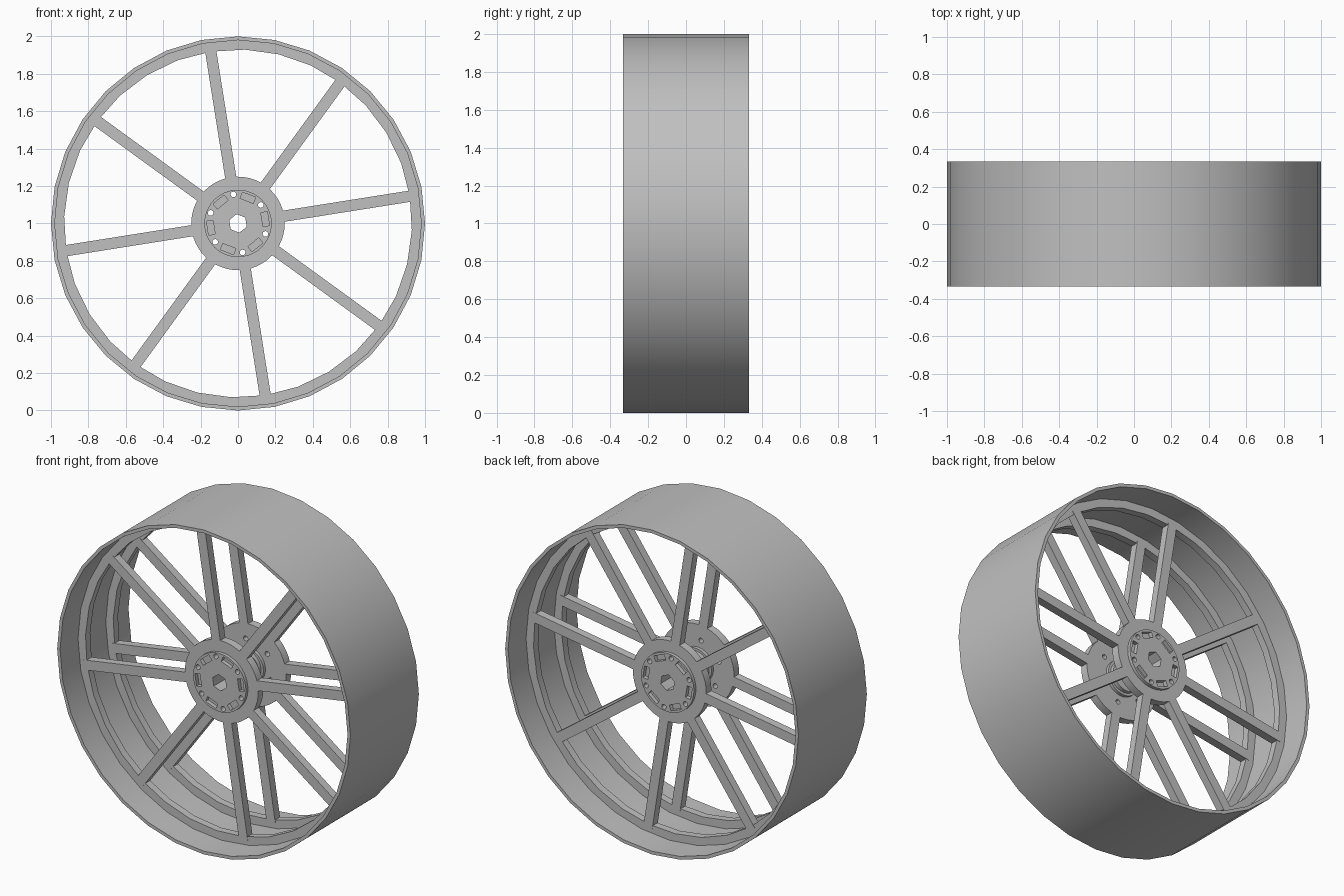
import bpy, bmesh
from math import cos, sin, radians, tau
from mathutils import Matrix, Vector

cube = bpy.data.objects.get("Cube")
if cube:
    bpy.data.objects.remove(cube)

CENTRE = Vector((0, 0, 1))
TWIST = 9          # angle of the first spoke, degrees
PLATE_Y = -0.16    # outer face of the front spoke plate
DEPTH = 0.05

grey = bpy.data.materials.new("plain grey")
grey.use_nodes = True
colour = (0.53, 0.53, 0.53, 1)
grey.diffuse_color = colour
grey.node_tree.nodes["Principled BSDF"].inputs["Base Color"].default_value = colour


def make_object(name, bm):
    bmesh.ops.recalc_face_normals(bm, faces=bm.faces)
    mesh = bpy.data.meshes.new(name)
    bm.to_mesh(mesh)
    bm.free()
    mesh.materials.append(grey)
    obj = bpy.data.objects.new(name, mesh)
    bpy.context.collection.objects.link(obj)
    return obj


def polar(radius, degrees, y=0):
    a = radians(degrees)
    return CENTRE + Vector((radius * cos(a), y, radius * sin(a)))


def lathe(name, profile, steps=32, turn=0):
    """Spin a closed (radius, y) outline about the axle."""
    bm = bmesh.new()
    verts = [bm.verts.new(polar(r, turn, y)) for r, y in profile]
    edges = [bm.edges.new((verts[i - 1], verts[i])) for i in range(len(verts))
             if profile[i - 1][0] + profile[i][0] > 0]
    bmesh.ops.spin(bm, geom=verts + edges, cent=CENTRE, axis=(0, 1, 0),
                   angle=tau, steps=steps, use_merge=False)
    bmesh.ops.remove_doubles(bm, verts=bm.verts, dist=0.0001)
    return make_object(name, bm)


def add_prism(bm, sides, radius, place, degrees, turn, depth=1):
    """Prism along y, centred at a polar position."""
    start = place
    ring = [start + polar(radius, turn + 360 * i / sides) - CENTRE for i in range(sides)]
    lower = [bm.verts.new(p - Vector((0, depth / 2, 0))) for p in ring]
    upper = [bm.verts.new(p + Vector((0, depth / 2, 0))) for p in ring]
    bm.faces.new(lower)
    bm.faces.new(upper)
    for i in range(sides):
        bm.faces.new((lower[i - 1], lower[i], upper[i], upper[i - 1]))


def add_bar(bm, centre, size, degrees):
    """Box whose first dimension points outward at the given angle."""
    bmesh.ops.create_cube(bm, size=1, matrix=Matrix.Translation(centre)
                          @ Matrix.Rotation(-radians(degrees), 4, 'Y')
                          @ Matrix.Diagonal((*size, 1)))


def finish(obj, mirrored=True):
    bpy.ops.object.select_all(action='DESELECT')
    obj.select_set(True)
    bpy.context.view_layer.objects.active = obj
    if mirrored:
        mod = obj.modifiers.new("both_sides", 'MIRROR')
        mod.use_axis = (False, True, False)
        mod.use_mirror_merge = False
    for mod in list(obj.modifiers):
        bpy.ops.object.modifier_apply(modifier=mod.name)
    bpy.ops.object.shade_smooth_by_angle(angle=radians(30))


# Wide outer tread
tread = lathe("tread", [(1, -0.333), (1, 0.333), (0.98, 0.333), (0.98, -0.333)])
finish(tread, mirrored=False)

# Rings that hold the spoke ends
back_y = PLATE_Y + DEPTH
ring = lathe("spoke_ring", [(0.985, PLATE_Y + 0.002), (0.985, back_y - 0.002),
                            (0.93, back_y - 0.002), (0.93, PLATE_Y + 0.002)], turn=TWIST)
finish(ring)

# Eight straight spokes on each side
bm = bmesh.new()
for k in range(8):
    angle = TWIST + 45 * k
    add_bar(bm, polar(0.59, angle, PLATE_Y + DEPTH / 2), (0.72, DEPTH, 0.06), angle)
finish(make_object("spokes", bm))

# Hub: wide plate, raised outer cap and stepped inner boss
hub = lathe("hub", [(0, PLATE_Y - 0.02), (0.18, PLATE_Y - 0.02), (0.18, PLATE_Y),
                    (0.25, PLATE_Y), (0.25, back_y), (0.11, back_y),
                    (0.11, back_y + 0.02), (0.095, back_y + 0.02),
                    (0.095, back_y + 0.045), (0, back_y + 0.045)], steps=48, turn=TWIST)

# Cutters: hexagonal bore, bolt holes and shallow pockets
bm = bmesh.new()
add_prism(bm, 6, 0.05, CENTRE, 0, 90 + TWIST)
for k in range(6):
    angle = 39 + 60 * k
    add_prism(bm, 16, 0.015, polar(0.157, angle), angle, 0)
    add_bar(bm, polar(0.147, angle + 30, PLATE_Y - 0.02), (0.035, 0.05, 0.075), angle + 30)
cutter = make_object("hub_cutter", bm)
cutter.hide_render = True
cut = hub.modifiers.new("holes", 'BOOLEAN')
cut.object = cutter
cut.solver = 'EXACT'
finish(hub)
bpy.data.objects.remove(cutter)
